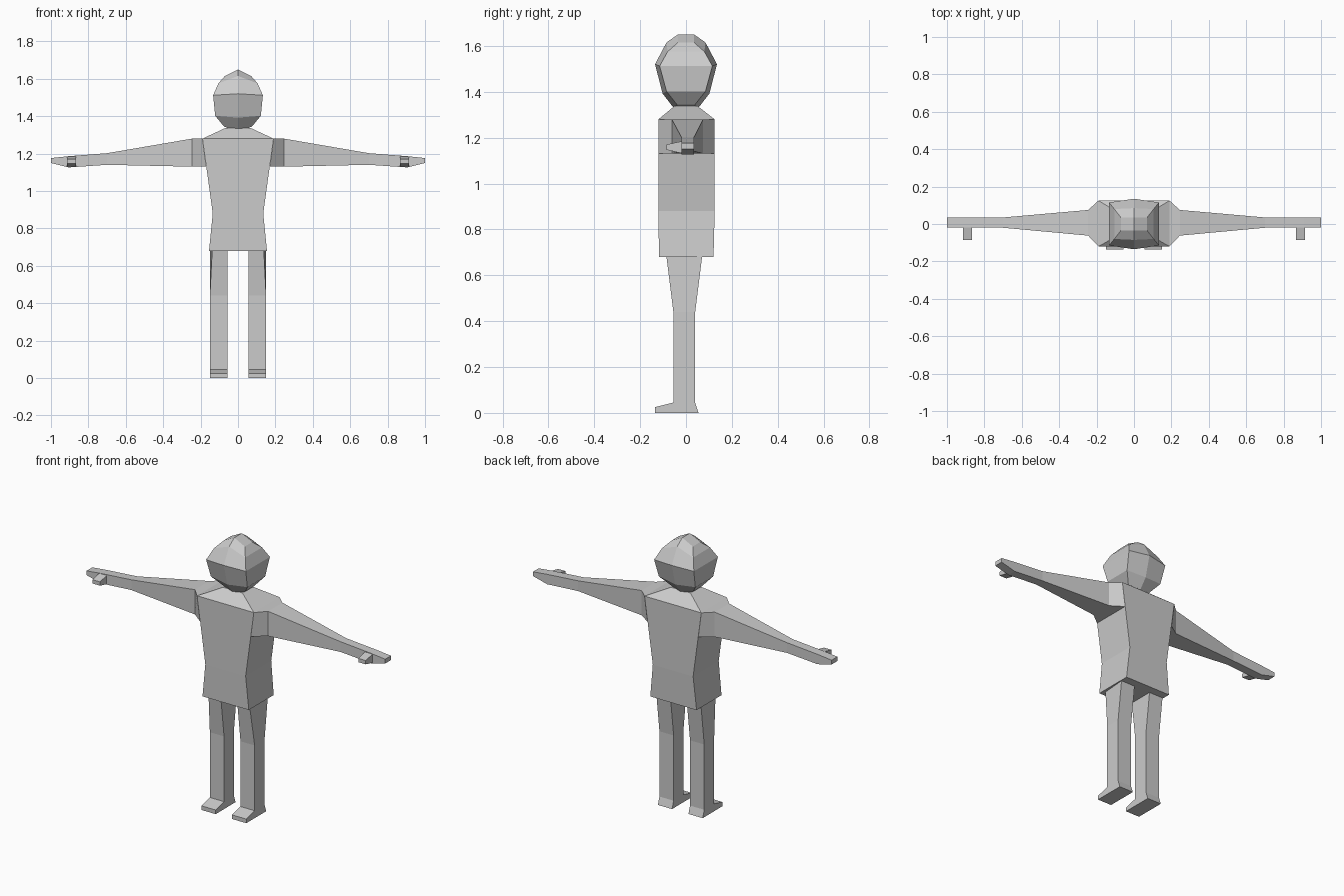
import bpy

if "Cube" in bpy.data.objects:
    bpy.data.objects.remove(bpy.data.objects["Cube"])

grey = bpy.data.materials.new("light_grey")
grey.diffuse_color = (0.6, 0.6, 0.6, 1)
grey.use_nodes = True
grey.node_tree.nodes["Principled BSDF"].inputs["Base Color"].default_value = grey.diffuse_color


def loft(name, rings, caps=None):
    """Skin a stack of equal-sized rings and close both ends."""
    n = len(rings[0])
    verts = [v for r in rings for v in r]
    last = n * (len(rings) - 1)
    faces = [(i * n + j, i * n + (j + 1) % n, (i + 1) * n + (j + 1) % n, (i + 1) * n + j)
             for i in range(len(rings) - 1) for j in range(n)]
    for cap in caps or [tuple(range(n))]:
        faces += [tuple(reversed(cap)), tuple(last + j for j in cap)]
    mesh = bpy.data.meshes.new(name)
    mesh.from_pydata(verts, [], faces)
    mesh.materials.append(grey)
    obj = bpy.data.objects.new(name, mesh)
    bpy.context.collection.objects.link(obj)
    return obj


def mirrored(obj):
    mod = obj.modifiers.new("mirror", 'MIRROR')
    mod.use_mirror_merge = False
    return obj


def flat(z, x0, x1, y0, y1):
    """Horizontal rectangle."""
    return [(x0, y0, z), (x1, y0, z), (x1, y1, z), (x0, y1, z)]


def upright(x0, y0, y1, z0, z1, x1=None):
    """Rectangle facing x, optionally leaning from x0 (low) to x1 (high)."""
    x1 = x0 if x1 is None else x1
    return [(x0, y0, z0), (x0, y1, z0), (x1, y1, z1), (x1, y0, z1)]


# Torso with sloped shoulders
loft("torso", [flat(z, -x, x, y0, y1) for z, x, y0, y1 in (
    (0.68, 0.155, -0.118, 0.12), (0.88, 0.135, -0.12, 0.125),
    (1.28, 0.19, -0.12, 0.125), (1.338, 0.065, -0.05, 0.05))])

# Head: each ring has a corner width, corner depth and a raised centre line
head_rings = []
for x, y, z, yc, zc in ((0.075, 0.04, 1.345, 0.04, 1.312), (0.122, 0.085, 1.402, 0.102, 1.392),
                        (0.133, 0.115, 1.512, 0.135, 1.52), (0.105, 0.08, 1.575, 0.085, 1.615),
                        (0.07, 0.035, 1.615, 0.035, 1.65)):
    head_rings.append([(-x, -y, z), (0, -yc, zc), (x, -y, z), (x, y, z), (0, yc, zc), (-x, y, z)])
loft("head", head_rings, caps=[(0, 1, 4, 5), (1, 2, 3, 4)])

# Arms tapering into flat hands
mirrored(loft("arm", [
    upright(0.17, -0.12, 0.125, 1.13, 1.28, 0.19),
    upright(0.245, -0.062, 0.075, 1.13, 1.28),
    upright(0.70, -0.02, 0.035, 1.14, 1.202),
    upright(0.905, -0.02, 0.035, 1.126, 1.186),
    upright(1.0, -0.02, 0.035, 1.15, 1.176)]))

# Thumbs pointing forward
mirrored(loft("thumb", [
    [(x, y, z) for x, z in ((0.865, z0), (0.865, z1), (0.915, z1), (0.915, z0))]
    for y, z0, z1 in ((-0.02, 1.132, 1.184), (-0.085, 1.147, 1.17))]))

# Legs, wider at the thigh
thigh = [(0.055, -0.085, 0.68), (0.138, -0.085, 0.68), (0.15, 0.07, 0.68), (0.055, 0.07, 0.68)]
mirrored(loft("leg", [flat(0.045, 0.055, 0.15, -0.055, 0.04),
                      flat(0.44, 0.055, 0.15, -0.055, 0.04), thigh]))

# Wedge-shaped feet
foot = ((-0.135, 0), (0.055, 0), (0.04, 0.045), (-0.055, 0.045), (-0.135, 0.025))
mirrored(loft("foot", [[(x, y, z) for y, z in foot] for x in (0.055, 0.15)]))
